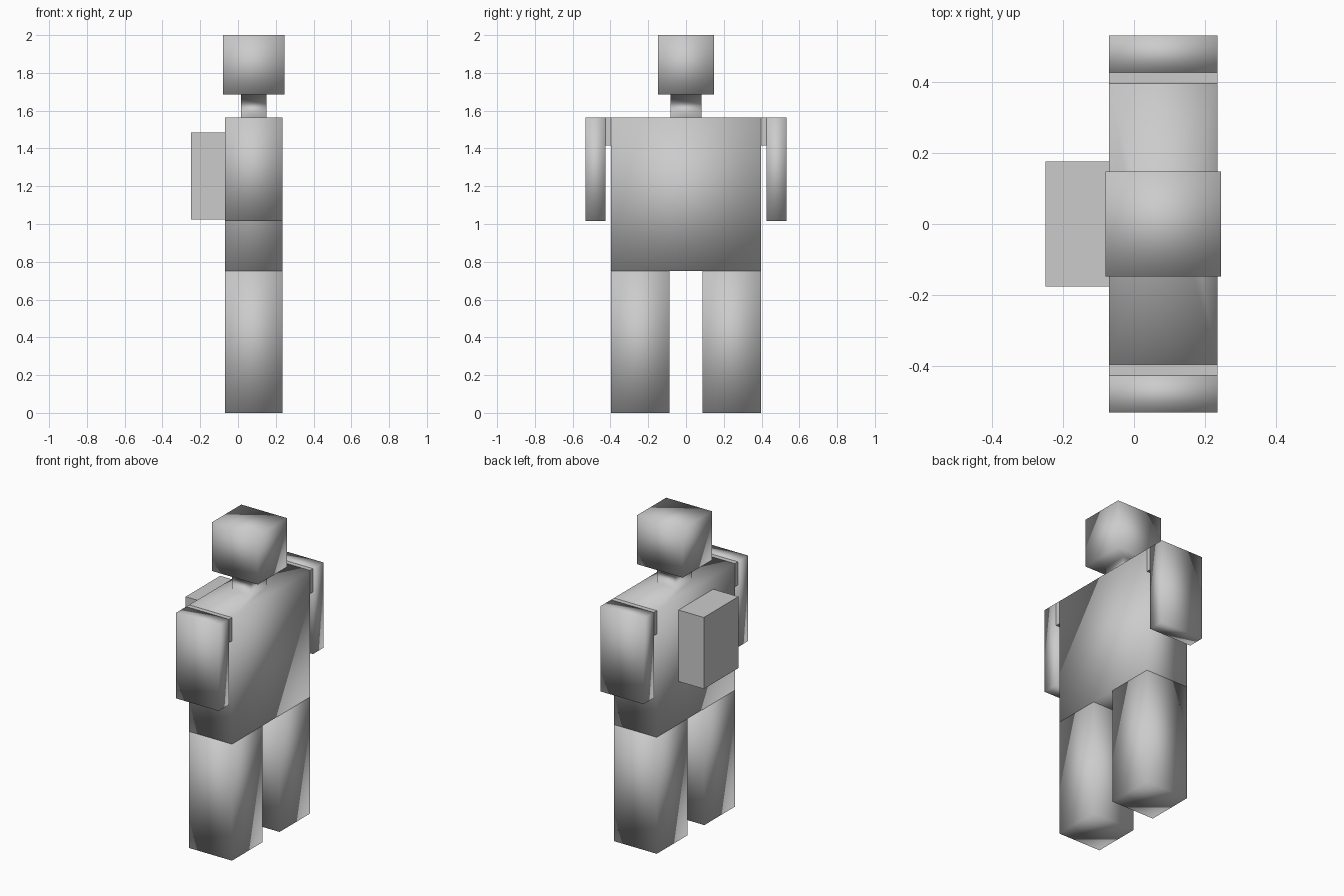
import bpy
import bmesh

cube = bpy.data.objects.get("Cube")
if cube:
    bpy.data.objects.remove(cube, do_unlink=True)

grey = bpy.data.materials.new("plain grey")
grey.use_nodes = True
colour = (0.6, 0.6, 0.6, 1)
grey.diffuse_color = colour
grey.node_tree.nodes["Principled BSDF"].inputs["Base Color"].default_value = colour


def loft(name, rings, smooth=True):
    """Closed solid through rectangles given as (x0, x1, y0, y1, z)."""
    bm = bmesh.new()
    loops = [[bm.verts.new(p) for p in
              ((x0, y0, z), (x1, y0, z), (x1, y1, z), (x0, y1, z))]
             for x0, x1, y0, y1, z in rings]
    for low, high in zip(loops, loops[1:]):
        for i in range(4):
            j = (i + 1) % 4
            bm.faces.new((low[i], low[j], high[j], high[i]))
    bm.faces.new(loops[0][::-1])
    bm.faces.new(loops[-1])
    for face in bm.faces:
        face.smooth = smooth
    mesh = bpy.data.meshes.new(name)
    bm.to_mesh(mesh)
    bm.free()
    mesh.materials.append(grey)
    obj = bpy.data.objects.new(name, mesh)
    bpy.context.collection.objects.link(obj)
    return obj


BACK, FRONT = -0.07, 0.235
HIP, SHOULDER = 0.75, 1.565
neck = (0.015, 0.15, -0.083, 0.083)
head = (-0.08, 0.245, -0.148, 0.148)

# Torso, neck and head as one stepped solid
loft("torso_and_head", [
    (BACK, FRONT, -0.397, 0.397, HIP),
    (BACK, FRONT, -0.397, 0.397, SHOULDER),
    neck + (SHOULDER,), neck + (1.685,),
    head + (1.685,), head + (2.0,)])

# Limbs, with a short shoulder bridge above the gap beside each arm
for side, sign in (("left", 1), ("right", -1)):
    def span(inner, outer):
        return (BACK, FRONT) + tuple(sorted((sign * inner, sign * outer)))

    leg, arm, bridge = span(0.087, 0.397), span(0.427, 0.532), span(0.397, 0.427)
    loft(side + "_leg", [leg + (0,), leg + (HIP,)])
    loft(side + "_arm", [arm + (1.015,), arm + (SHOULDER,)])
    loft(side + "_shoulder", [bridge + (1.415,), bridge + (SHOULDER,)], False)

# Box worn on the back
pack = (-0.25, BACK, -0.176, 0.176)
loft("backpack", [pack + (1.025,), pack + (1.485,)], False)
